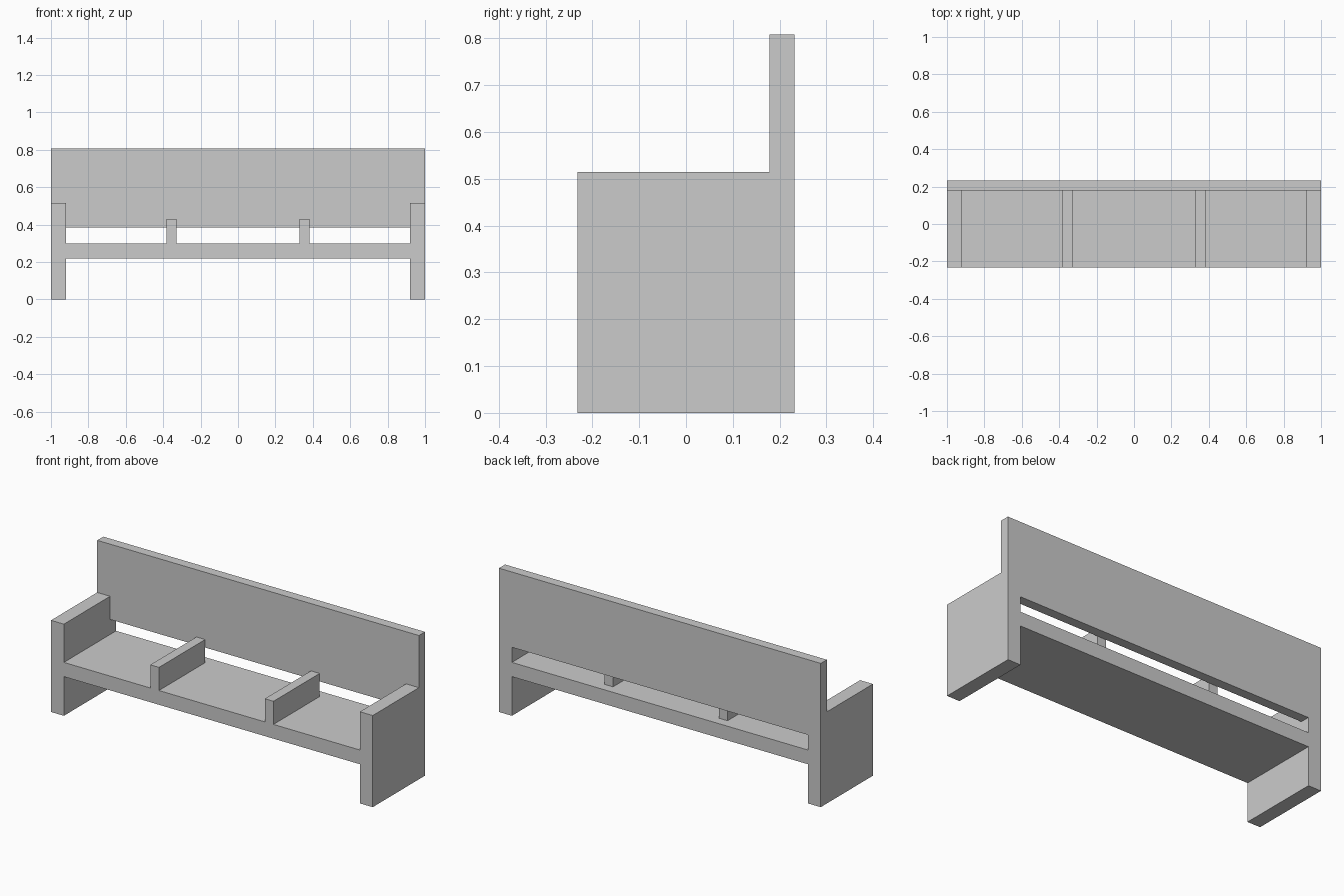
import bpy

if "Cube" in bpy.data.objects:
    bpy.data.objects.remove(bpy.data.objects["Cube"])

FRONT, BACK = -0.232, 0.232
BACKREST_FRONT = 0.178
SEAT_TOP, ARM_TOP, TOP = 0.30, 0.515, 0.808
INNER = 0.92


def prism(name, profile, x0, x1, mirrored=False):
    """Extrude a (y, z) profile along x, optionally mirrored across x = 0."""
    n = len(profile)
    verts = [(x, y, z) for x in (x0, x1) for y, z in profile]
    faces = [tuple(reversed(range(n))), tuple(range(n, 2 * n))]
    faces += [(i, (i + 1) % n, n + (i + 1) % n, n + i) for i in range(n)]
    mesh = bpy.data.meshes.new(name)
    mesh.from_pydata(verts, [], faces)
    obj = bpy.data.objects.new(name, mesh)
    bpy.context.collection.objects.link(obj)
    if mirrored:
        obj.modifiers.new("Mirror", 'MIRROR').use_mirror_merge = False
    return obj


def rect(y0, y1, z0, z1):
    return [(y0, z0), (y1, z0), (y1, z1), (y0, z1)]


# End panels: leg, armrest and backrest edge in one L-shaped slab
prism("end_panels", [(FRONT, 0), (BACK, 0), (BACK, TOP), (BACKREST_FRONT, TOP),
                     (BACKREST_FRONT, ARM_TOP), (FRONT, ARM_TOP)],
      INNER, 1.0, mirrored=True)

# Seat and backrest span between the ends, with an open gap at the rear
prism("seat", rect(FRONT, BACK, 0.22, SEAT_TOP), -INNER, INNER)
prism("backrest", rect(BACKREST_FRONT, BACK, 0.385, TOP), -INNER, INNER)

# Low armrests dividing the seat into three places
prism("seat_dividers", rect(FRONT, BACKREST_FRONT, SEAT_TOP, 0.43),
      0.329, 0.383, mirrored=True)
